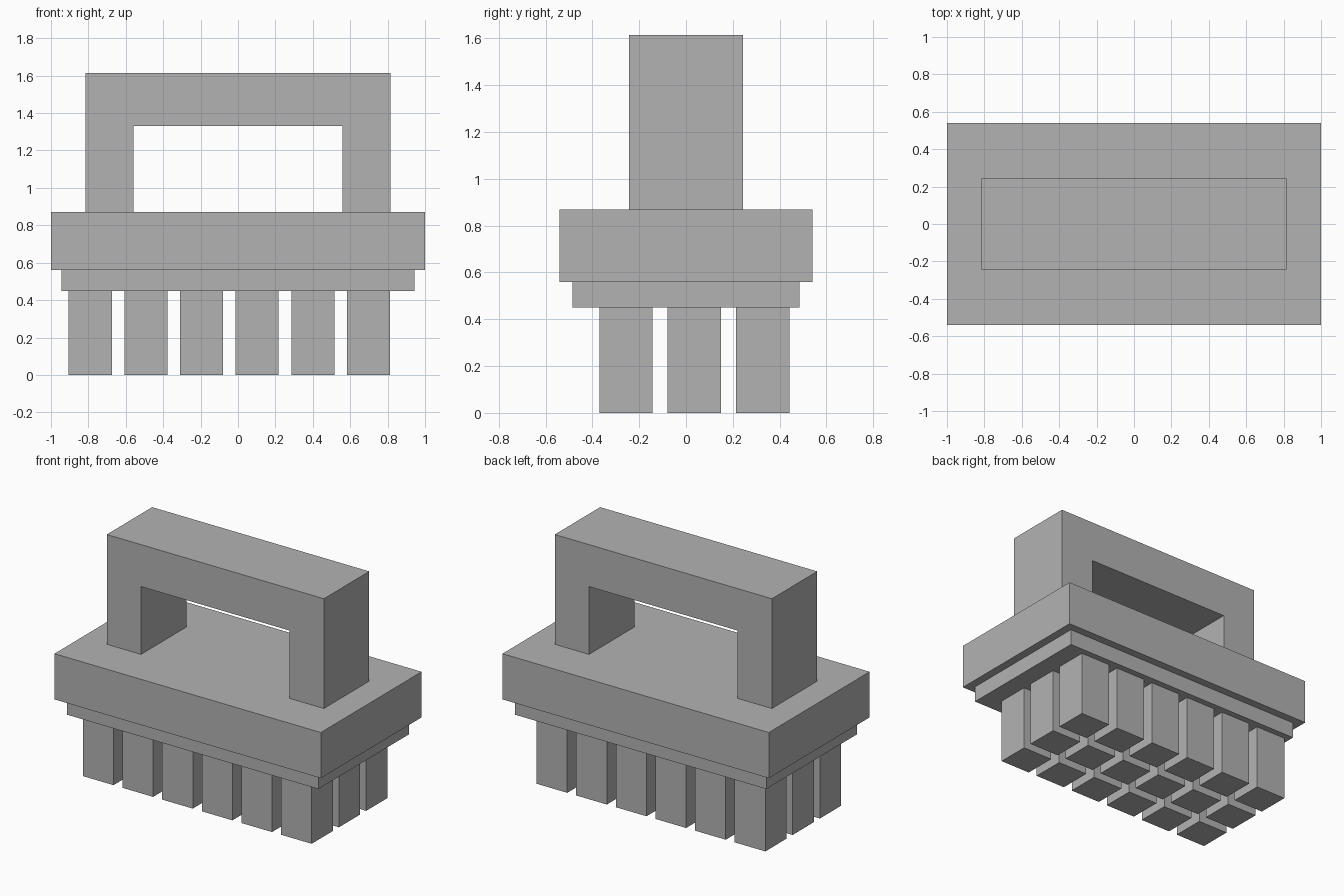
import bpy
import bmesh
from mathutils import Vector

default = bpy.data.objects.get("Cube")
if default:
    bpy.data.objects.remove(default, do_unlink=True)

# Single plain grey for every part
GREY = (0.45, 0.45, 0.45, 1.0)
grey = bpy.data.materials.new("plain grey")
grey.use_nodes = True
grey.diffuse_color = GREY
grey.node_tree.nodes["Principled BSDF"].inputs["Base Color"].default_value = GREY


def finish(name, bm):
    bmesh.ops.recalc_face_normals(bm, faces=bm.faces)
    mesh = bpy.data.meshes.new(name)
    bm.to_mesh(mesh)
    bm.free()
    mesh.materials.append(grey)
    obj = bpy.data.objects.new(name, mesh)
    bpy.context.collection.objects.link(obj)
    return obj


def box(name, center, size):
    bm = bmesh.new()
    bmesh.ops.create_cube(bm, size=1)
    bmesh.ops.scale(bm, vec=size, verts=bm.verts)
    obj = finish(name, bm)
    obj.location = center
    return obj


# Brush body: thick block with a narrower plate beneath
box("body_block", (0, 0, 0.715), (2.0, 1.08, 0.31))
box("bristle_plate", (0, 0, 0.505), (1.885, 0.97, 0.11))

# Handle: square arch profile pushed through its depth
half_depth = 0.243
right_half = [(0.815, 0.87), (0.815, 1.615)]
inner_half = [(0.558, 1.33), (0.558, 0.87)]
outline = (right_half + [(-x, z) for x, z in reversed(right_half)]
           + [(-x, z) for x, z in reversed(inner_half)] + inner_half)
bm = bmesh.new()
face = bm.faces.new([bm.verts.new((x, -half_depth, z)) for x, z in outline])
pushed = bmesh.ops.extrude_face_region(bm, geom=[face], use_keep_orig=True)
moved = [v for v in pushed["geom"] if isinstance(v, bmesh.types.BMVert)]
bmesh.ops.translate(bm, verts=moved, vec=Vector((0, 2 * half_depth, 0)))
finish("handle", bm)

# Bristle blocks: one corner block repeated in a slightly offset grid
bristles = box("bristle_blocks", (-0.79, -0.257, 0.225), (0.23, 0.227, 0.45))
for count, step in ((6, (0.2975, 0, 0)), (3, (0, 0.2925, 0))):
    array = bristles.modifiers.new("repeat", 'ARRAY')
    array.count = count
    array.use_relative_offset = False
    array.use_constant_offset = True
    array.constant_offset_displace = step
